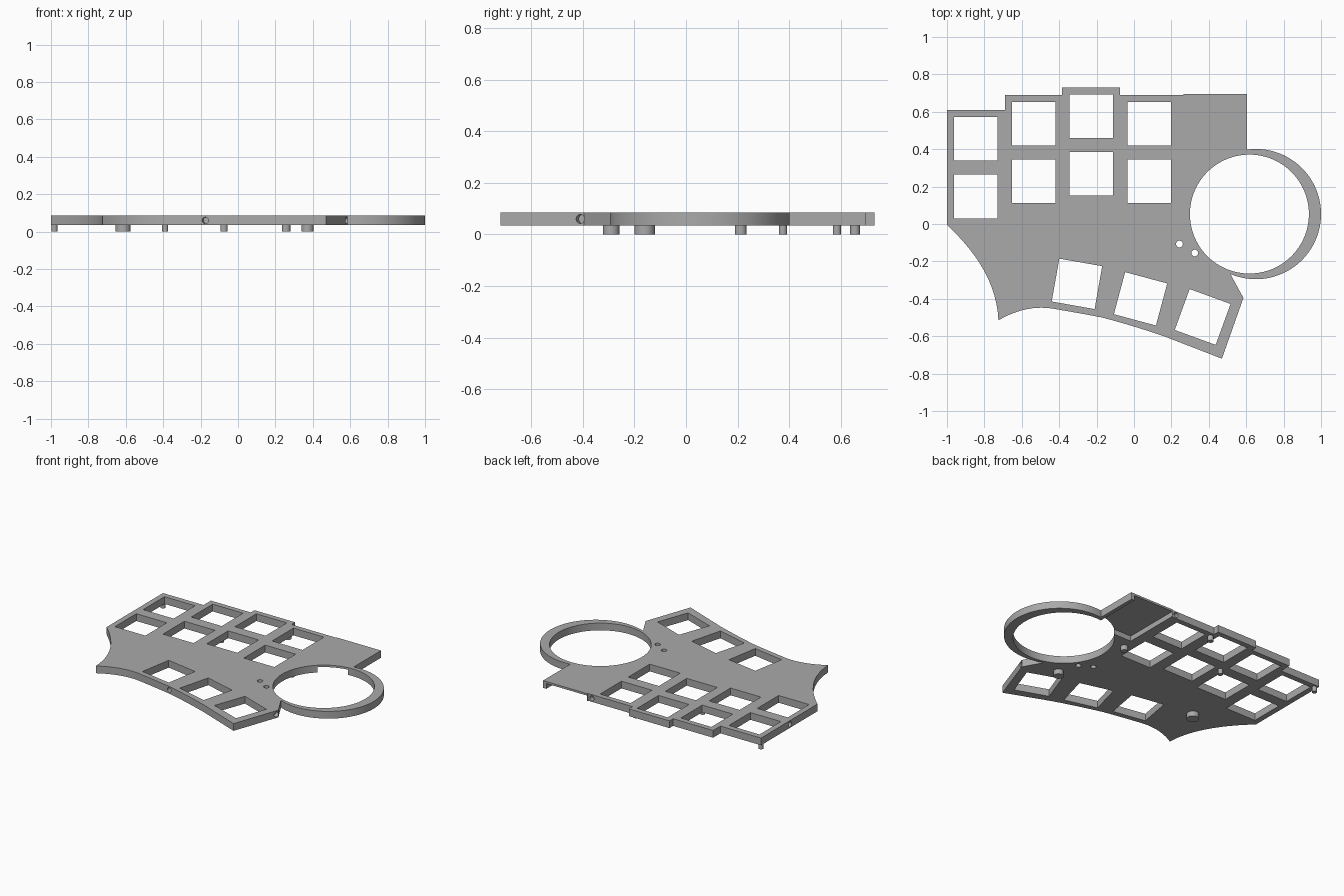
import bpy, bmesh
from math import radians, cos, sin, atan2
from mathutils import Matrix, Vector

if "Cube" in bpy.data.objects:
    bpy.data.objects.remove(bpy.data.objects["Cube"])

BOTTOM, TOP = 0.035, 0.085
MID = 0.06

grey = bpy.data.materials.new("plain grey")
grey.use_nodes = True
grey.diffuse_color = (0.4, 0.4, 0.4, 1)
grey.node_tree.nodes["Principled BSDF"].inputs["Base Color"].default_value = (0.4, 0.4, 0.4, 1)


def make_object(name, bm):
    bmesh.ops.recalc_face_normals(bm, faces=bm.faces)
    mesh = bpy.data.meshes.new(name)
    bm.to_mesh(mesh)
    bm.free()
    mesh.materials.append(grey)
    obj = bpy.data.objects.new(name, mesh)
    bpy.context.collection.objects.link(obj)
    return obj


def prism(name, outline, low, high):
    bm = bmesh.new()
    face = bm.faces.new([bm.verts.new((x, y, low)) for x, y in outline])
    walls = bmesh.ops.extrude_face_region(bm, geom=[face])
    new_verts = [v for v in walls["geom"] if isinstance(v, bmesh.types.BMVert)]
    bmesh.ops.translate(bm, verts=new_verts, vec=(0, 0, high - low))
    return make_object(name, bm)


def cylinder(name, centre, radius, depth, sides=32, axis=(0, 0, 1)):
    bm = bmesh.new()
    turn = Vector((0, 0, 1)).rotation_difference(Vector(axis)).to_matrix().to_4x4()
    bmesh.ops.create_cone(bm, cap_ends=True, segments=sides, radius1=radius,
                          radius2=radius, depth=depth,
                          matrix=Matrix.Translation(centre) @ turn)
    return make_object(name, bm)


def box(name, centre, size, angle=0):
    bm = bmesh.new()
    bmesh.ops.create_cube(bm, size=1, matrix=Matrix.Translation(centre)
                          @ Matrix.Rotation(radians(angle), 4, "Z")
                          @ Matrix.Diagonal((*size, 1)))
    return make_object(name, bm)


def bend(start, control, end, steps=12):
    a, b, c = Vector(start), Vector(control), Vector(end)
    return [tuple(a.lerp(b, i / steps).lerp(b.lerp(c, i / steps), i / steps))
            for i in range(steps)]


def arc(cx, cy, radius, start, end, steps=64):
    angles = [start + (end - start) * i / steps for i in range(steps + 1)]
    return [(cx + radius * cos(a), cy + radius * sin(a)) for a in angles]


def cut(target, cutter):
    mod = target.modifiers.new("cut", "BOOLEAN")
    mod.operation, mod.solver, mod.object = "DIFFERENCE", "EXACT", cutter
    bpy.context.view_layer.objects.active = target
    bpy.ops.object.modifier_apply(modifier=mod.name)
    bpy.data.objects.remove(cutter)


# Plate outline: stepped back edge, round ring, thumb corner, curved front and side
RING_X, RING_Y, RING_R = 0.652, 0.053, 0.348
outline = [(-1, 0.61), (-0.69, 0.61), (-0.69, 0.69), (-0.385, 0.69), (-0.385, 0.73),
           (-0.075, 0.73), (-0.075, 0.69), (0.265, 0.69), (0.265, 0.695),
           (0.605, 0.695)]
outline += arc(RING_X, RING_Y, RING_R, atan2(0.345, -0.047), atan2(-0.32, -0.137))
outline += [(0.585, -0.395), (0.47, -0.72)]
outline += bend((0.16, -0.6), (0, -0.545), (-0.17, -0.5), 6)
outline += bend((-0.17, -0.5), (-0.3, -0.475), (-0.42, -0.455), 4)
outline += bend((-0.42, -0.455), (-0.57, -0.425), (-0.725, -0.515))
outline += bend((-0.725, -0.515), (-0.735, -0.25), (-1, -0.005))
outline += [(-1, -0.005)]
plate = prism("keyboard_plate", outline, BOTTOM, TOP)

# Large round opening
cut(plate, cylinder("ring_cutter", (0.617, 0.053, MID), 0.318, 0.2, 96))

# Square key openings: four staggered columns of two, then the thumb fan
KEY = (0.233, 0.233, 0.2)
for x, y in ((-0.845, 0.455), (-0.535, 0.537), (-0.229, 0.577), (0.082, 0.537)):
    for row in (0, 0.308):
        cut(plate, box("key_cutter", (x, y - row, MID), KEY))
for x, y, angle in ((-0.305, -0.32, -10), (0.035, -0.4, -15), (0.367, -0.497, -20)):
    cut(plate, box("thumb_cutter", (x, y, MID), KEY, angle))

# Underside pocket, open at the back and into the ring
cut(plate, box("pocket_cutter", (0.425, 0.545, 0.02), (0.31, 0.51, 0.102)))

# Two small holes through the plate
for x, y in ((0.243, -0.107), (0.325, -0.155)):
    cut(plate, cylinder("pin_cutter", (x, y, MID), 0.018, 0.2, 24))

# Blind round holes in the edges
for x, y, axis in ((-0.175, -0.5, (0.2, 1, 0)), (0.58, -0.41, (1, -0.35, 0)),
                   (0.235, 0.69, (0, 1, 0)), (-1, 0.295, (1, 0, 0))):
    cut(plate, cylinder("edge_cutter", (x, y, MID), 0.017, 0.06, 24, axis))

# Feet under the plate
feet = [(-0.615, -0.16, 0.04), (0.372, -0.29, 0.032), (0.257, 0.212, 0.023),
        (-0.075, 0.655, 0.019), (-0.982, 0.585, 0.016), (-0.39, 0.376, 0.016)]
parts = [plate]
for i, (x, y, radius) in enumerate(feet):
    parts.append(cylinder(f"foot_{i + 1}", (x, y, 0.019), radius, 0.038))

# Smooth round walls, keep hard edges
for obj in parts:
    bpy.ops.object.select_all(action="DESELECT")
    obj.select_set(True)
    bpy.context.view_layer.objects.active = obj
    bpy.ops.object.shade_smooth_by_angle(angle=radians(25))
